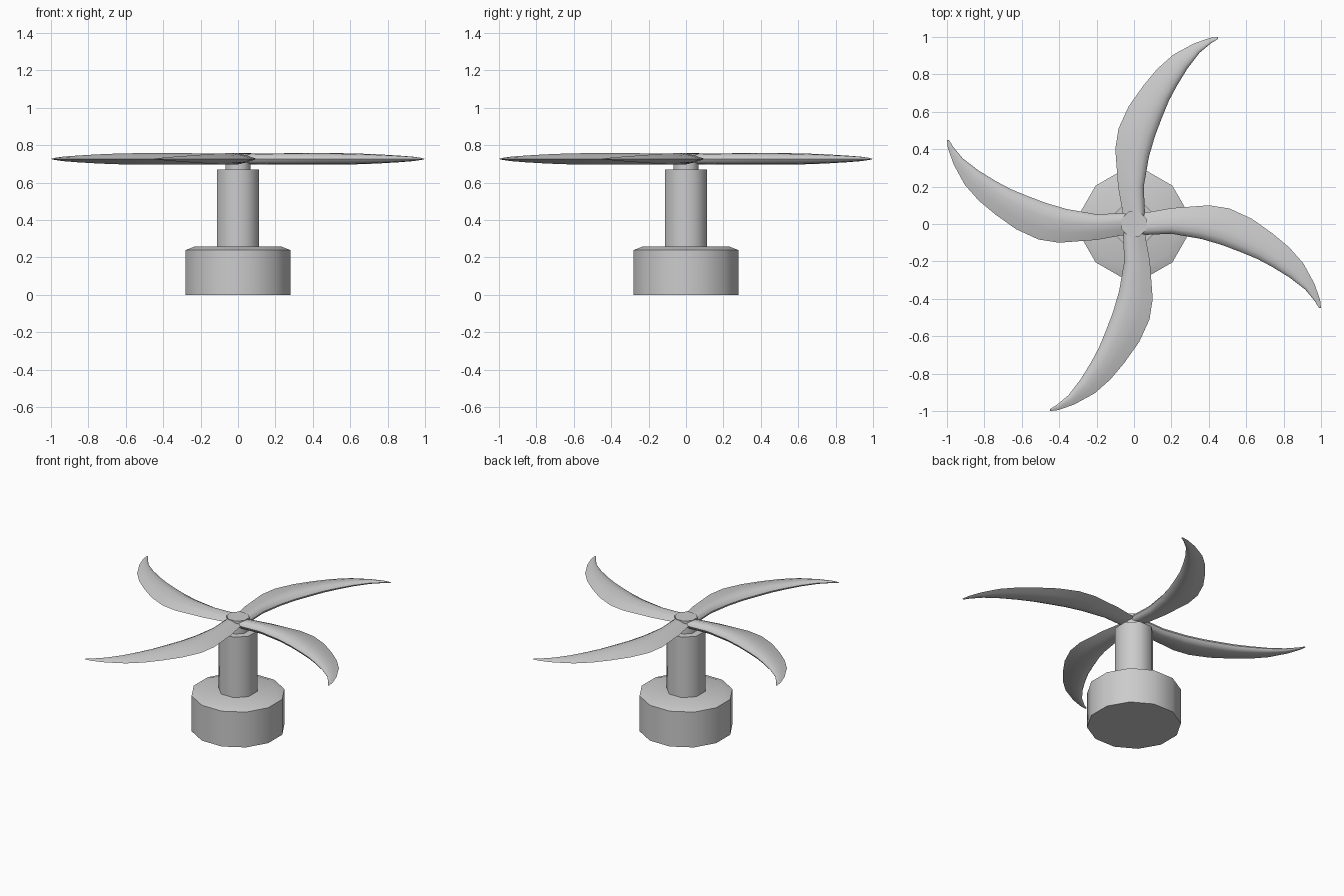
import bpy, bmesh
from math import pi, cos, sin, radians
from mathutils import Matrix

if "Cube" in bpy.data.objects:
    bpy.data.objects.remove(bpy.data.objects["Cube"])


def finish(name, bm, angle):
    bmesh.ops.recalc_face_normals(bm, faces=bm.faces)
    me = bpy.data.meshes.new(name)
    bm.to_mesh(me)
    bm.free()
    me.shade_smooth()
    me.set_sharp_from_angle(angle=radians(angle))
    ob = bpy.data.objects.new(name, me)
    bpy.context.collection.objects.link(ob)
    return ob


def loft(bm, rings):
    rows = [[bm.verts.new(p) for p in ring] for ring in rings]
    n = len(rows[0])
    for a, b in zip(rows, rows[1:]):
        for i in range(n):
            j = (i + 1) % n
            bm.faces.new((a[i], a[j], b[j], b[i]))
    bm.faces.new(rows[0][::-1])
    bm.faces.new(rows[-1])


def turned(name, profile, sides, angle):
    """Faceted round part from (radius, height) pairs."""
    bm = bmesh.new()
    loft(bm, [[(r * cos((i + .5) * 2 * pi / sides),
                r * sin((i + .5) * 2 * pi / sides), z) for i in range(sides)]
              for r, z in profile])
    return finish(name, bm, angle)


# Motor base, column and hub
turned("base", [(.29, 0), (.29, .24), (.235, .26)], 12, 35)
turned("column", [(.122, .25), (.122, .67)], 8, 50)
turned("hub", [(.072, .66), (.072, .757)], 8, 50)

# Blade stations: convex edge x, y, concave edge x, y, half thickness
STATIONS = [
    (0.00, .055, 0.00, -.055, .026),
    (0.07, .062, 0.07, -.058, .028),
    (0.20, .085, 0.20, -.052, .030),
    (0.40, .100, 0.36, -.080, .031),
    (0.51, .083, 0.47, -.112, .031),
    (0.63, .028, 0.57, -.150, .030),
    (0.74, -.050, 0.66, -.187, .027),
    (0.83, -.125, 0.74, -.230, .023),
    (0.905, -.210, 0.83, -.285, .018),
    (0.965, -.320, 0.915, -.350, .012),
    (0.995, -.405, 0.965, -.410, .006),
    (1.00, -.450, 0.99, -.450, .002),
]
# Aerofoil section: position across the chord, height factor
SECTION = [(0, 0), (.06, .55), (.18, .88), (.38, 1), (.7, .6), (1, 0),
           (.7, -.6), (.38, -1), (.18, -.88), (.06, -.55)]

# Four swept blades
for k in range(4):
    bm = bmesh.new()
    loft(bm, [[(lx + (ux - lx) * t, ly + (uy - ly) * t, .727 + h * f)
               for t, f in SECTION] for ux, uy, lx, ly, h in STATIONS])
    bmesh.ops.rotate(bm, verts=bm.verts, cent=(0, 0, 0),
                     matrix=Matrix.Rotation(k * pi / 2, 3, 'Z'))
    finish(f"blade_{k + 1}", bm, 45)
